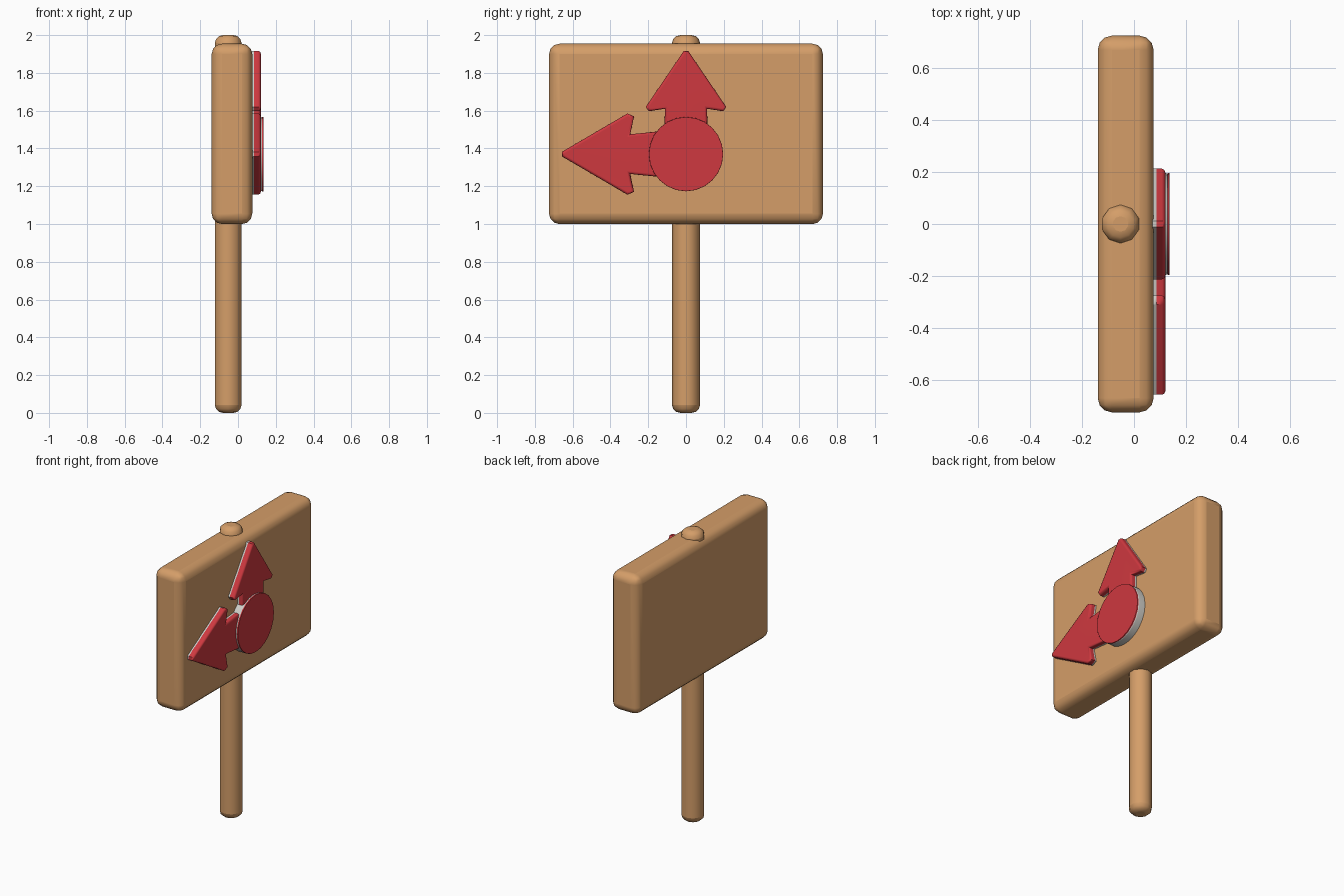
import bpy, bmesh, math
from mathutils import Vector

cube = bpy.data.objects.get("Cube")
if cube:
    bpy.data.objects.remove(cube, do_unlink=True)


def material(name, rgb):
    mat = bpy.data.materials.new(name)
    mat.use_nodes = True
    mat.diffuse_color = (*rgb, 1)
    mat.node_tree.nodes["Principled BSDF"].inputs["Base Color"].default_value = (*rgb, 1)
    return mat


WOOD = material("warm wood", (0.66, 0.34, 0.14))
RED = material("sign red", (0.62, 0.04, 0.05))
GREY = material("pale grey", (0.62, 0.61, 0.57))
HUB_Z = 1.37      # centre of the disc the arrows grow from
BOARD_X = 0.075   # face of the board carrying the arrows


def finish(obj, mat):
    """Assign the colour and smooth the rounded edges, keeping flats flat."""
    obj.data.materials.append(mat)
    bpy.ops.object.select_all(action="DESELECT")
    obj.select_set(True)
    bpy.context.view_layer.objects.active = obj
    bpy.ops.object.shade_smooth_by_angle(angle=math.radians(50))
    weighted = obj.modifiers.new("Weighted normals", "WEIGHTED_NORMAL")
    weighted.keep_sharp = True


def rounded(obj, name, width, segments, mat):
    obj.name = name
    bevel = obj.modifiers.new("Bevel", "BEVEL")
    bevel.width = width
    bevel.segments = segments
    bevel.limit_method = "ANGLE"
    bevel.angle_limit = math.radians(50)
    finish(obj, mat)


def plate(name, outline, x0, x1, inset, bevel, mat):
    """Extrude a (y, z) outline along +x, optionally shrunk, with a soft front rim."""
    bm = bmesh.new()
    face = bm.faces.new([bm.verts.new((x0, y, z)) for y, z in outline])
    if inset:
        ring = bmesh.ops.inset_region(bm, faces=[face], thickness=inset,
                                      use_boundary=True, use_even_offset=True)
        bmesh.ops.delete(bm, geom=ring["faces"], context="FACES")
    extruded = bmesh.ops.extrude_face_region(bm, geom=bm.faces[:])["geom"]
    front = [v for v in extruded if isinstance(v, bmesh.types.BMVert)]
    bmesh.ops.translate(bm, verts=front, vec=Vector((x1 - x0, 0, 0)))
    rim = [e for e in bm.edges if all(v in front for v in e.verts)]
    bmesh.ops.bevel(bm, geom=rim, offset=bevel, segments=2, profile=0.5,
                    affect="EDGES", clamp_overlap=True)
    bmesh.ops.recalc_face_normals(bm, faces=bm.faces[:])
    mesh = bpy.data.meshes.new(name)
    bm.to_mesh(mesh)
    bm.free()
    obj = bpy.data.objects.new(name, mesh)
    bpy.context.collection.objects.link(obj)
    finish(obj, mat)


def mirrored(half):
    """Close a half outline of (along, across) points by mirroring it."""
    return half + [(u, -v) for u, v in reversed(half)]


# Post
bpy.ops.mesh.primitive_cylinder_add(vertices=10, radius=0.074, depth=2,
                                    location=(-0.052, 0, 1))
rounded(bpy.context.object, "post", 0.042, 3, WOOD)

# Board
bpy.ops.mesh.primitive_cube_add(size=1, location=(-0.032, 0, 1.477))
board = bpy.context.object
board.scale = (0.215, 1.45, 0.955)
bpy.ops.object.transform_apply(location=False, rotation=False, scale=True)
rounded(board, "board", 0.055, 3, WOOD)

# Arrows: half outlines as distance along from the hub and width across
up_half = mirrored([(0.546, 0.012), (0.25, 0.213), (0.227, 0.198),
                    (0.24, 0.112), (0.0, 0.115)])
side_half = mirrored([(0.657, 0.012), (0.31, 0.215), (0.275, 0.2),
                      (0.295, 0.105), (0.0, 0.135)])
arrows = {
    "up_arrow": [(v, HUB_Z + u) for u, v in up_half],
    "side_arrow": [(-u, HUB_Z + v) for u, v in side_half],
}
for name, outline in arrows.items():
    plate(name + "_border", outline, BOARD_X - 0.01, 0.098, 0, 0.012, GREY)
    plate(name + "_face", outline, 0.085, 0.121, 0.02, 0.014, RED)

# Disc joining the arrows
SIDES = 24
circle = [(0.197 * math.cos(a), HUB_Z + 0.197 * math.sin(a))
          for a in (2 * math.pi * i / SIDES for i in range(SIDES))]
plate("disc_border", circle, BOARD_X - 0.01, 0.133, 0, 0.014, GREY)
plate("disc_face", circle, 0.128, 0.136, 0.014, 0.002, RED)
